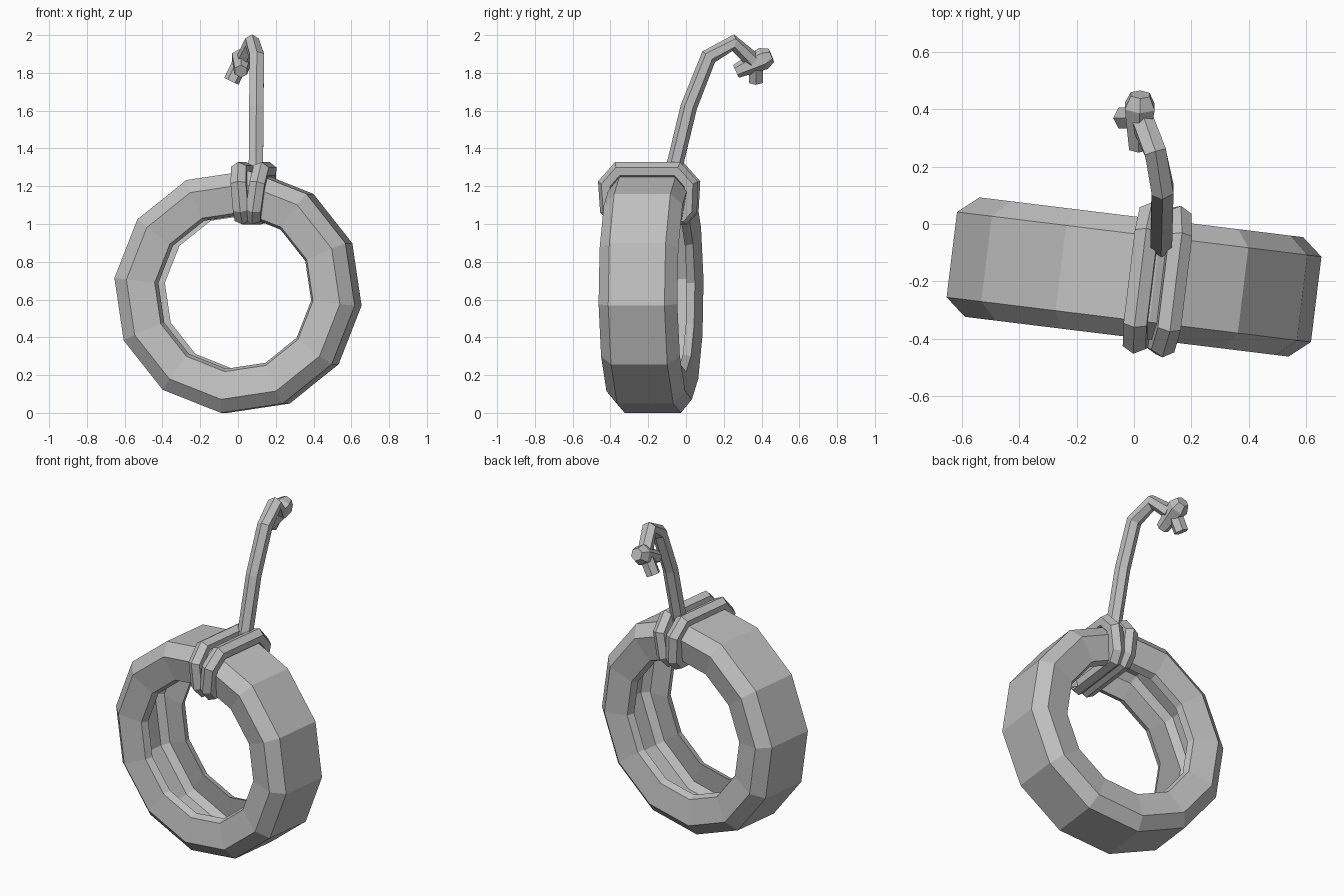
import bpy
import bmesh
import math
from mathutils import Vector, Matrix

cube = bpy.data.objects.get("Cube")
if cube:
    bpy.data.objects.remove(cube, do_unlink=True)

grey = bpy.data.materials.new("plain_grey")
grey.use_nodes = True
colour = (0.53, 0.53, 0.53, 1)
grey.diffuse_color = colour
grey.node_tree.nodes["Principled BSDF"].inputs["Base Color"].default_value = colour


def skin(name, rings, closed, matrix=Matrix()):
    """Join rings of points into a flat shaded tube."""
    bm = bmesh.new()
    loops = [[bm.verts.new(p) for p in ring] for ring in rings]
    count, sides = len(loops), len(loops[0])
    for i in range(count if closed else count - 1):
        a, b = loops[i], loops[(i + 1) % count]
        for j in range(sides):
            k = (j + 1) % sides
            bm.faces.new((a[j], a[k], b[k], b[j]))
    if not closed:
        bm.faces.new(loops[0])
        bm.faces.new(loops[-1])
    bmesh.ops.recalc_face_normals(bm, faces=bm.faces)
    mesh = bpy.data.meshes.new(name)
    bm.to_mesh(mesh)
    bm.free()
    mesh.materials.append(grey)
    obj = bpy.data.objects.new(name, mesh)
    obj.matrix_world = matrix
    bpy.context.collection.objects.link(obj)
    return obj


def rope(name, path, radii, closed=False, ref=(1, 0, 0), matrix=Matrix(), sides=6):
    """Sweep a six sided section along a path."""
    pts = [Vector(p) for p in path]
    n = len(pts)
    rings = []
    for i, p in enumerate(pts):
        before = pts[i - 1] if closed or i else p
        after = pts[(i + 1) % n] if closed or i < n - 1 else p
        tangent = ((after - p).normalized() + (p - before).normalized()).normalized()
        u = Vector(ref)
        u = (u - tangent * u.dot(tangent)).normalized()
        w = tangent.cross(u)
        ring = []
        for s in range(sides):
            a = math.tau * (s + 0.5) / sides
            ring.append(p + (u * math.cos(a) + w * math.sin(a)) * radii[i])
        rings.append(ring)
    return skin(name, rings, closed, matrix)


# Tyre: thin hollow twelve sided shell with dished side walls, open towards the hole
yaw = Matrix.Translation((0, -0.185, 0)) @ Matrix.Rotation(math.radians(-7), 4, "Z")
half = [(0.645, 0.15), (0.573, 0.21), (0.425, 0.182), (0.41, 0.14), (0.56, 0.16), (0.6, 0.125)]
profile = half + [(r, -v) for r, v in reversed(half)]
tyre_rings = []
for i in range(12):
    a = math.radians(30 * i - 6.5)
    tyre_rings.append([(r * math.cos(a), v, 0.641 + r * math.sin(a)) for r, v in profile])
skin("tyre", tyre_rings, True, yaw)

# Two rope loops wrapped round the top of the tyre
side = [(0.155, 1.285), (0.222, 1.21), (0.215, 1.08), (0.18, 1.04)]
section = side + [(-v, z) for v, z in reversed(side)]
for name, top, bottom in (("loop_right", 0.025, 0.045), ("loop_left", 0.142, 0.105)):
    lean = (top - bottom) / 0.25
    path = [(bottom + lean * (z - 1.04), v, z) for v, z in section]
    rope(name, path, [0.047] * len(path), True, (1, 0, -lean), yaw)

# Hanging rope, bent over at the top
hang = [(0.095, -0.08, 1.24), (0.095, -0.055, 1.33), (0.097, 0.015, 1.62),
        (0.1, 0.12, 1.885), (0.075, 0.25, 1.96), (0.03, 0.355, 1.865)]
rope("hanging_rope", hang, [0.044] * len(hang))

# Knot and loose end
rope("knot", [(0.015, 0.265, 1.808), (0.02, 0.41, 1.876), (0.022, 0.452, 1.893)],
     [0.037, 0.06, 0.038])
rope("loose_end", [(0.02, 0.37, 1.87), (-0.035, 0.37, 1.755)], [0.042, 0.042], ref=(0, 1, 0))
